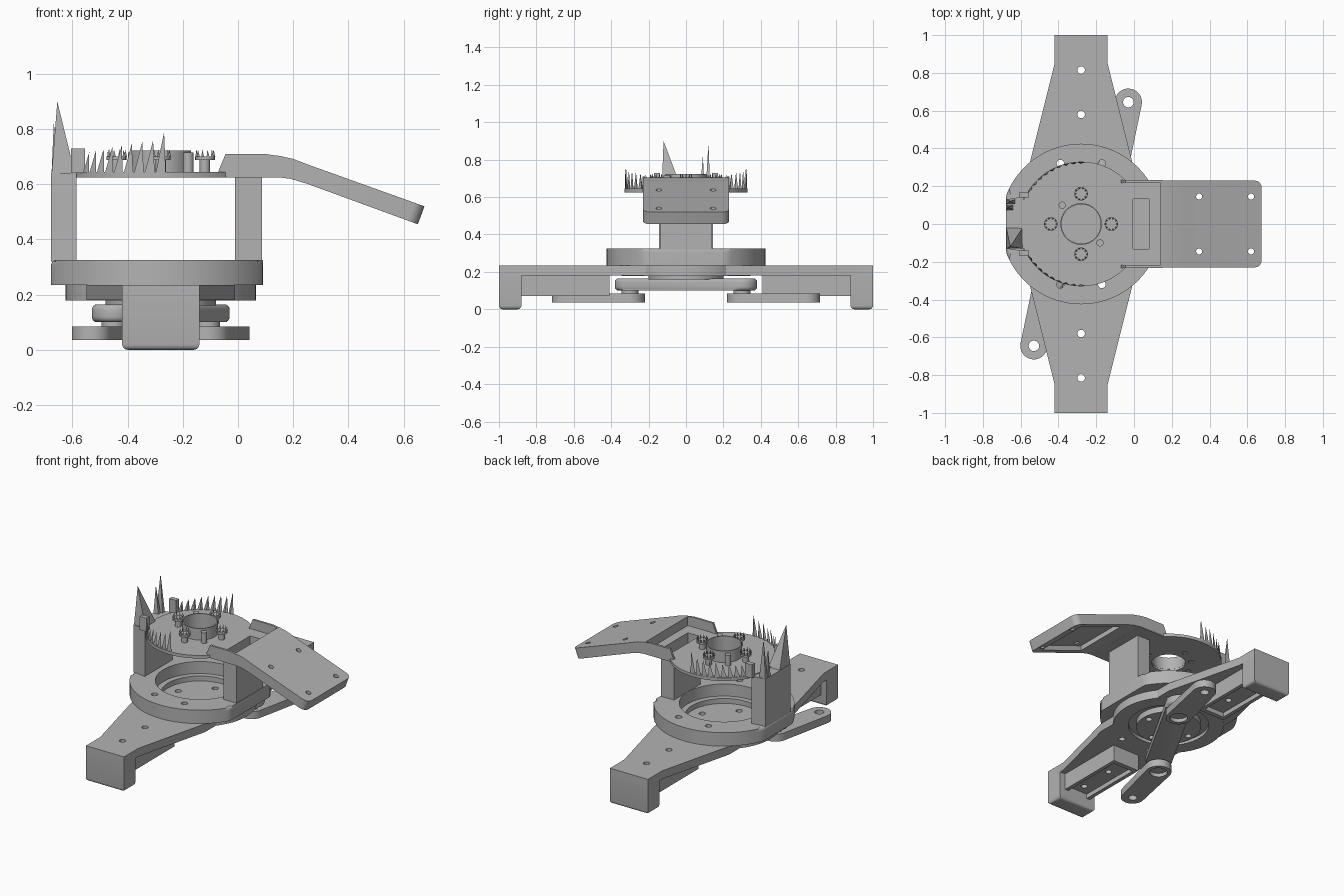
import bpy, bmesh
from math import cos, sin, pi, radians, atan2, acos, hypot
from mathutils import Vector

old = bpy.data.objects.get("Cube")
if old:
    bpy.data.objects.remove(old, do_unlink=True)

grey = bpy.data.materials.new("plain grey")
grey.use_nodes = True
colour = (0.45, 0.45, 0.45, 1)
grey.diffuse_color = colour
grey.node_tree.nodes["Principled BSDF"].inputs["Base Color"].default_value = colour

CX = -0.28  # turning axis
parts = []


def finish(name, bm):
    bmesh.ops.recalc_face_normals(bm, faces=bm.faces)
    mesh = bpy.data.meshes.new(name)
    bm.to_mesh(mesh)
    bm.free()
    mesh.materials.append(grey)
    ob = bpy.data.objects.new(name, mesh)
    bpy.context.collection.objects.link(ob)
    parts.append(ob)
    return ob


def prism(name, pts, lo, hi, axis="Z", top=0, bottom=0, corner=None):
    """Extrude an outline; round its top, bottom or chosen edges."""
    bm = bmesh.new()
    place = (lambda a, b, c: (a, b, c)) if axis == "Z" else (lambda a, b, c: (a, c, b))
    rings = [[bm.verts.new(place(a, b, c)) for a, b in pts] for c in (lo, hi)]
    bm.faces.new(rings[0])
    bm.faces.new(rings[1])
    n = len(pts)
    for i in range(n):
        j = (i + 1) % n
        bm.faces.new((rings[0][i], rings[0][j], rings[1][j], rings[1][i]))
    for width, ring in ((bottom, rings[0]), (top, rings[1])):
        if width:
            inside = set(ring)
            edges = [e for e in bm.edges if set(e.verts) <= inside]
            bmesh.ops.bevel(bm, geom=edges, offset=width, segments=4, profile=0.5, affect="EDGES")
    if corner:
        edges = [e for e in bm.edges if corner(*e.verts)]
        bmesh.ops.bevel(bm, geom=edges, offset=0.04, segments=5, profile=0.5, affect="EDGES")
    return finish(name, bm)


def circle(x, y, r, n=64):
    return [(x + r * cos(2 * pi * i / n), y + r * sin(2 * pi * i / n)) for i in range(n)]


def rect(x0, x1, y0, y1):
    return [(x0, y0), (x1, y0), (x1, y1), (x0, y1)]


def link_outline(a, ra, b, rb, n=16):
    """Two round ends joined by straight tangents."""
    dx, dy = b[0] - a[0], b[1] - a[1]
    head, t = atan2(dy, dx), acos((ra - rb) / hypot(dx, dy))
    pts = []
    for c, r, s, e in ((b, rb, -t, t), (a, ra, t, 2 * pi - t)):
        for i in range(n + 1):
            ang = head + s + (e - s) * i / n
            pts.append((c[0] + r * cos(ang), c[1] + r * sin(ang)))
    return pts


def cut(ob, *cutters):
    for c in cutters:
        mod = ob.modifiers.new("cut", "BOOLEAN")
        mod.operation, mod.solver, mod.object = "DIFFERENCE", "EXACT", c
        bpy.context.view_layer.update()
        mesh = bpy.data.meshes.new_from_object(ob.evaluated_get(bpy.context.evaluated_depsgraph_get()))
        ob.modifiers.clear()
        ob.data = mesh
        parts.remove(c)
        bpy.data.objects.remove(c, do_unlink=True)
    return ob


def drill(x, y, r, lo=-0.1, hi=0.9, n=20):
    return prism("cutter", circle(x, y, r, n), lo, hi)


def pyramid(bm, base, apex):
    vs = [bm.verts.new(p) for p in base]
    tip = bm.verts.new(apex)
    bm.faces.new(vs)
    for i, v in enumerate(vs):
        bm.faces.new((v, vs[(i + 1) % len(vs)], tip))


screws = [(CX, 0.16), (CX, -0.16), (CX - 0.16, 0), (CX + 0.16, 0)]
pins = [(CX - 0.1, 0.1), (CX + 0.1, -0.1)]
ring_holes = [(CX + sx * 0.11, sy * 0.32) for sx in (-1, 1) for sy in (-1, 1)]

# Long base arm with feet and underside pads
quarter = [(0.14, 1), (0.14, 0.85), (0.27, 0.33)]
outline = [(CX + x, y) for x, y in quarter] + [(CX + x, -y) for x, y in quarter[::-1]]
outline += [(CX - x, -y) for x, y in quarter] + [(CX - x, y) for x, y in quarter[::-1]]
base_arm = prism("base_arm", outline, 0.18, 0.235)
lower_disc = prism("lower_disc", circle(CX, 0, 0.345), 0.178, 0.236, bottom=0.025)
for ob in (base_arm, lower_disc):
    cut(ob, drill(CX, 0, 0.27, 0.212, 0.5, 64), drill(CX, 0, 0.25, 0, 0.2, 64))
    cut(ob, *[drill(x, y, 0.02) for x, y in screws + ring_holes])
cut(base_arm, *[drill(CX, s * y, 0.02) for s in (-1, 1) for y in (0.58, 0.815)])
for s, side in ((-1, "front"), (1, "back")):
    y0, y1 = sorted((s * 0.88, s))
    prism(side + "_foot", rect(CX - 0.14, CX + 0.14, y0, y1), 0, 0.234, bottom=0.02)
    y0, y1 = sorted((s * 0.41, s * 0.885))
    pad = prism(side + "_pad", rect(CX - 0.1, CX + 0.1, y0, y1), 0.07, 0.185)
    y0, y1 = sorted((s * 0.44, s * 0.9))
    cut(pad, prism("cutter", rect(CX - 0.075, CX + 0.075, y0, y1), 0, 0.1))
    cut(pad, *[drill(CX, s * y, 0.02) for y in (0.58, 0.815)])

# Raised ring with flat left and right sides
flat_ring = [(min(max(x, -0.678), 0.09), y) for x, y in circle(CX, 0, 0.425, 96)]
clean = [p for i, p in enumerate(flat_ring)
         if not (p[0] in (-0.678, 0.09) and flat_ring[i - 1][0] == p[0] == flat_ring[(i + 1) % 96][0])]
base_ring = prism("base_ring", clean, 0.235, 0.325, top=0.02)
cut(base_ring, drill(CX, 0, 0.27, 0, 0.5, 64), *[drill(x, y, 0.02) for x, y in ring_holes])
ledge = prism("inner_ledge", circle(CX, 0, 0.272), 0.21, 0.245)
cut(ledge, drill(CX, 0, 0.235, 0, 0.5, 64))

# Rotating hub, crossbar and the two hinged links
hub = prism("hub", circle(CX, 0, 0.2), 0.16, 0.203)
cut(hub, *[drill(x, y, 0.02) for x, y in screws])
ends = [(CX - 0.17, -0.3), (CX + 0.17, 0.3)]
prism("crossbar", link_outline(ends[0], 0.08, ends[1], 0.08), 0.1, 0.165, top=0.02, bottom=0.02)
for s, side, pivot in ((-1, "front", ends[0]), (1, "back", ends[1])):
    tip = (CX + s * 0.25, s * 0.645)
    link = prism(side + "_link", link_outline(pivot, 0.08, tip, 0.072), 0.035, 0.085)
    cut(link, drill(*tip, 0.028), drill(*pivot, 0.055, 0, 0.06))
    prism(side + "_pivot", circle(*pivot, 0.045, 32), 0.075, 0.11)

# Columns between the ring and the upper plate
prism("right_column", [(-0.678, -0.13), (-0.585, -0.145), (-0.585, 0.145), (-0.678, 0.13)], 0.32, 0.64)
left_column = prism("left_column", rect(-0.01, 0.087, -0.14, 0.14), 0.32, 0.63)
slot = rect(-0.004, 0.08, -0.133, 0.133)
cut(left_column, prism("cutter", slot, 0.35, 0.9))

# Upper plate: disc running into a neck
bend = radians(44.2)
plate_pts = [(0.145, -0.23), (0.145, 0.23)]
for i in range(65):
    a = bend + (2 * pi - 2 * bend) * i / 64
    plate_pts.append((CX + 0.33 * cos(a), 0.33 * sin(a)))
plate = prism("upper_plate", plate_pts, 0.625, 0.645)
cut(plate, drill(CX, 0, 0.105, n=48), prism("cutter", slot, 0.5, 0.9))
cut(plate, *[drill(x, y, 0.017) for x, y in screws + pins])

# Neck walls and the drooping mounting slab
wall = [(-0.07, 0.63), (-0.07, 0.65), (-0.045, 0.71), (0.1, 0.71), (0.15, 0.702), (0.15, 0.626)]
for s, side in ((-1, "front"), (1, "back")):
    y0, y1 = sorted((s * 0.232, s * 0.218))
    prism(side + "_neck_wall", wall, y0, y1, "Y")
    y0, y1 = sorted((s * 0.14, s * 0.17))
    prism(side + "_rim_tab", rect(-0.605, -0.555, y0, y1), 0.64, 0.73)
slab_pts = [(0.14, 0.705), (0.2, 0.692), (0.26, 0.669), (0.676, 0.52),
            (0.652, 0.455), (0.25, 0.602), (0.19, 0.62), (0.14, 0.626)]
slab = prism("mounting_slab", slab_pts, -0.23, 0.23, "Y",
             corner=lambda a, b: min(a.co.x, b.co.x) > 0.64 and abs(a.co.y - b.co.y) < 0.01)
recess = [(0.27, 0.5), (0.27, 0.628), (0.6, 0.507), (0.57, 0.42)]
cut(slab, prism("cutter", recess, -0.19, 0.19, "Y"))
cut(slab, *[drill(x, s * 0.145, 0.016) for x in (0.345, 0.62) for s in (-1, 1)])

# Collar around the centre opening
collar = prism("centre_collar", circle(CX, 0, 0.11, 48), 0.64, 0.722)
cut(collar, drill(CX, 0, 0.104, n=48))

# Screw posts with spiky crowns
for k, (x, y) in enumerate(screws + pins):
    big = k < len(screws)
    prism(f"post_{k}", circle(x, y, 0.019, 16), 0.63, 0.692 if big else 0.715)
    if big:
        prism(f"crown_{k}", circle(x, y, 0.036, 16), 0.688, 0.7)
        bm = bmesh.new()
        for i in range(10):
            a = 2 * pi * i / 10
            centre = Vector((x + 0.031 * cos(a), y + 0.031 * sin(a), 0.699))
            base = [centre + Vector((0.007 * cos(b), 0.007 * sin(b), 0)) for b in (0, 2.1, 4.2)]
            pyramid(bm, base, centre + Vector((0, 0, 0.027)))
        finish(f"crown_points_{k}", bm)

# Jagged teeth along the plate rim
for s, side in ((-1, "front"), (1, "back")):
    bm = bmesh.new()
    for i in range(9):
        a = radians(146 - i * 7)
        out = Vector((cos(a), s * sin(a), 0))
        along = Vector((-out.y, out.x, 0)) * 0.018
        centre = Vector((CX, 0, 0.642)) + out * 0.327
        base = [centre - along, centre + along, centre - out * 0.008]
        lift = 0.075 + 0.006 * i + (0.025 if i == 8 else 0)
        pyramid(bm, base, centre + Vector((0.012, 0, lift)))
    finish(side + "_rim_teeth", bm)

# Tall splinters on the right column
bm = bmesh.new()
for y0, y1, x1, tip in ((-0.13, -0.02, -0.59, (-0.655, -0.12, 0.9)),
                        (0.105, 0.13, -0.63, (-0.655, 0.12, 0.89)),
                        (0.075, 0.1, -0.64, (-0.668, 0.09, 0.82))):
    pyramid(bm, [(x, y, 0.635) for x, y in rect(-0.676, x1, y0, y1)], tip)
finish("column_splinters", bm)

for ob in parts:
    ob.data.shade_smooth()
    ob.data.set_sharp_from_angle(angle=radians(30))
